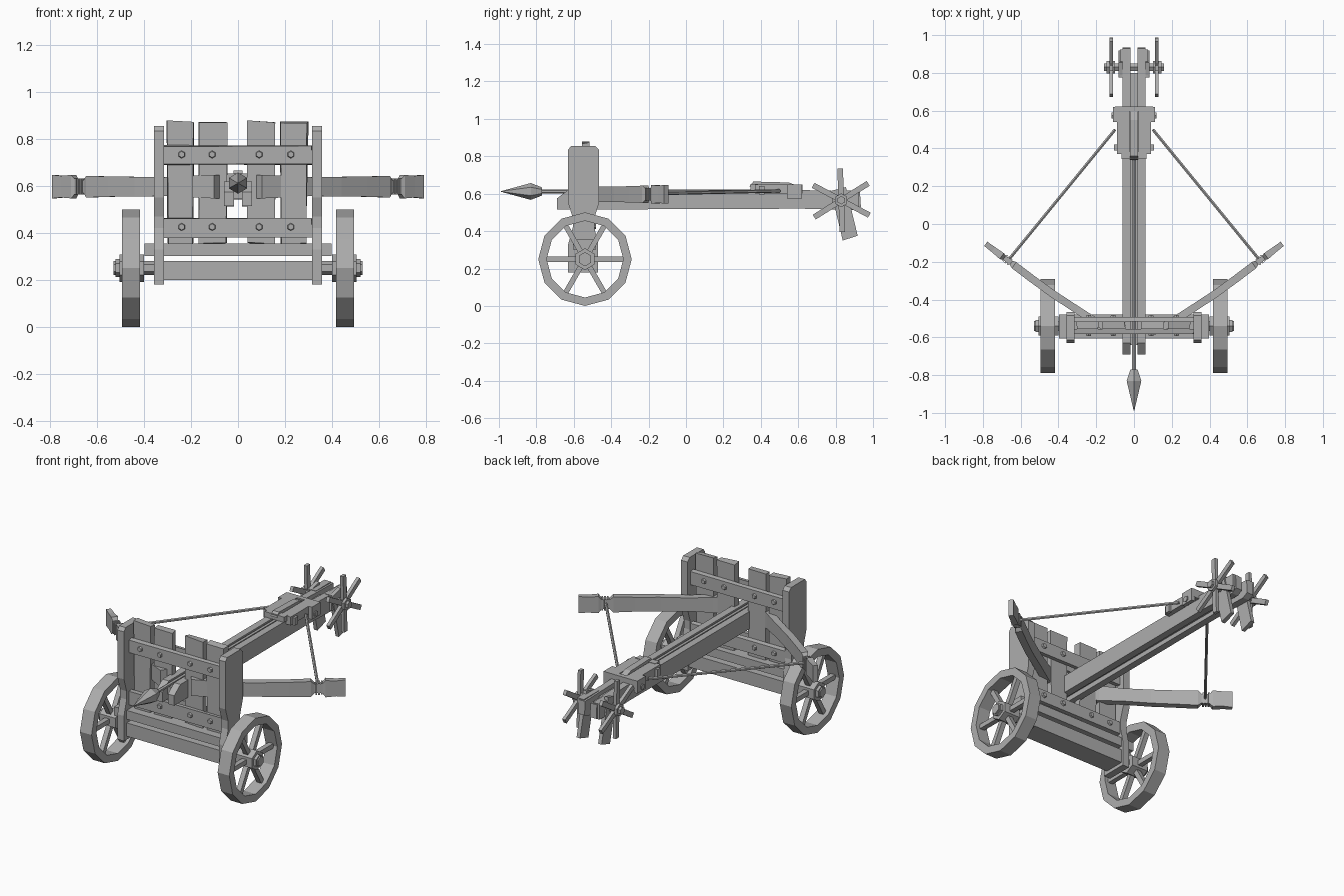
import bpy, bmesh, math, random
from mathutils import Vector, Matrix

random.seed(4)
if "Cube" in bpy.data.objects:
    bpy.data.objects.remove(bpy.data.objects["Cube"])

GREY = (0.42, 0.42, 0.42, 1)
mat = bpy.data.materials.new("plain grey")
mat.use_nodes = True
mat.diffuse_color = GREY
mat.node_tree.nodes["Principled BSDF"].inputs["Base Color"].default_value = GREY


def finish(name, bm):
    bmesh.ops.recalc_face_normals(bm, faces=bm.faces[:])
    me = bpy.data.meshes.new(name)
    bm.to_mesh(me)
    bm.free()
    me.materials.append(mat)
    ob = bpy.data.objects.new(name, me)
    bpy.context.collection.objects.link(ob)
    return ob


def box(name, x, y, z, rough=0.0):
    """Box from three (low, high) ranges, optionally a little uneven."""
    bm = bmesh.new()
    bmesh.ops.create_cube(bm, size=1)
    for v in bm.verts:
        for i, r in enumerate((x, y, z)):
            v.co[i] = r[0] if v.co[i] < 0 else r[1]
        v.co.x += random.uniform(-rough, rough)
        v.co.z += random.uniform(-rough, rough)
    return finish(name, bm)


def prism(name, profile, x0, x1):
    """Side profile of (y, z) points extruded along x."""
    bm = bmesh.new()
    face = bm.faces.new([bm.verts.new((x0, y, z)) for y, z in profile])
    out = bmesh.ops.extrude_face_region(bm, geom=[face])["geom"]
    bmesh.ops.translate(bm, vec=(x1 - x0, 0, 0),
                        verts=[g for g in out if isinstance(g, bmesh.types.BMVert)])
    return finish(name, bm)


def rod(name, a, b, r, sides=6, r2=None):
    """Straight rod or cone between two points."""
    a, b = Vector(a), Vector(b)
    d = b - a
    rot = d.to_track_quat("Z", "Y").to_matrix().to_4x4()
    bm = bmesh.new()
    bmesh.ops.create_cone(bm, cap_ends=True, segments=sides, radius1=r,
                          radius2=r if r2 is None else r2, depth=d.length,
                          matrix=Matrix.Translation((a + b) / 2) @ rot)
    return finish(name, bm)


def loft(name, rings):
    """Skin through closed rings of equal length, with end caps."""
    bm = bmesh.new()
    rows = [[bm.verts.new(p) for p in ring] for ring in rings]
    n = len(rows[0])
    for p, q in zip(rows, rows[1:]):
        for i in range(n):
            bm.faces.new((p[i], p[(i + 1) % n], q[(i + 1) % n], q[i]))
    bm.faces.new(rows[0])
    bm.faces.new(rows[-1])
    return finish(name, bm)


def rim(name, x0, x1, y, z, outer, inner, sides):
    bm = bmesh.new()
    rows = []
    for x, r in ((x0, outer), (x1, outer), (x1, inner), (x0, inner)):
        rows.append([bm.verts.new((x, y + r * math.cos(t), z + r * math.sin(t)))
                     for t in (math.tau * i / sides for i in range(sides))])
    for k in range(4):
        p, q = rows[k], rows[(k + 1) % 4]
        for i in range(sides):
            j = (i + 1) % sides
            bm.faces.new((p[i], p[j], q[j], q[i]))
    return finish(name, bm)


def spoke(name, x, y, z, angle, r0, r1, width, depth):
    """Flat bar pointing outwards in the side plane."""
    ob = box(name, (-depth / 2, depth / 2), (r0, r1), (-width / 2, width / 2))
    ob.data.transform(Matrix.Translation((x, y, z)) @ Matrix.Rotation(angle, 4, "X"))
    return ob


SIDES = ((1, "left"), (-1, "right"))
WY, WZ = -0.54, 0.25      # road wheel centre
CY, CZ = 0.83, 0.565      # winch centre

# Road wheels
rod("wheel_axle", (-0.53, WY, WZ), (0.53, WY, WZ), 0.03)
for s, side in SIDES:
    rim(f"{side}_wheel_rim", s * 0.418, s * 0.495, WY, WZ, 0.25, 0.205, 12)
    rod(f"{side}_wheel_hub", (s * 0.40, WY, WZ), (s * 0.505, WY, WZ), 0.058)
    rod(f"{side}_hub_cap", (s * 0.505, WY, WZ), (s * 0.522, WY, WZ), 0.038)
    for i in range(6):
        spoke(f"{side}_wheel_spoke", s * 0.455, WY, WZ, i * math.pi / 3, 0.04, 0.215, 0.028, 0.03)

# Frame: side panels and lower beams
panel = [(-0.63, 0.18), (-0.47, 0.18), (-0.47, 0.33), (-0.49, 0.42), (-0.49, 0.47),
         (-0.465, 0.55), (-0.465, 0.835), (-0.485, 0.855), (-0.615, 0.855), (-0.63, 0.835),
         (-0.63, 0.55), (-0.605, 0.47), (-0.605, 0.42), (-0.63, 0.33)]
for s, side in SIDES:
    prism(f"{side}_side_panel", panel, s * 0.315, s * 0.358)
box("lower_beam", (-0.335, 0.335), (-0.605, -0.48), (0.20, 0.28))
box("cross_board", (-0.398, 0.398), (-0.605, -0.48), (0.302, 0.355))

# Planked shield with rails and bolts on both faces
for x0, x1, top in ((-0.30, -0.19, 0.875), (-0.165, -0.05, 0.868),
                    (0.04, 0.155, 0.875), (0.18, 0.295, 0.87)):
    box("shield_plank", (x0, x1), (-0.557, -0.517), (0.355, top), 0.006)
for z0, z1 in ((0.69, 0.77), (0.383, 0.46)):
    for y, d in ((-0.557, -1), (-0.517, 1)):
        box("shield_rail", (-0.318, 0.316), sorted((y, y + d * 0.025)), (z0, z1), 0.004)
        for x in (-0.24, -0.11, 0.09, 0.225):
            z = (z0 + z1) / 2 + 0.004
            rod("rail_bolt", (x, y + d * 0.02, z), (x, y + d * 0.035, z), 0.018, 6, 0.013)

# Bow arms: x, y, half height, half thickness
arm = [(0.09, -0.575, 0.05, 0.02), (0.19, -0.525, 0.046, 0.02), (0.30, -0.455, 0.04, 0.02),
       (0.43, -0.37, 0.042, 0.02), (0.54, -0.29, 0.043, 0.02), (0.635, -0.218, 0.046, 0.02),
       (0.65, -0.205, 0.028, 0.013), (0.685, -0.18, 0.028, 0.013),
       (0.70, -0.17, 0.05, 0.019), (0.745, -0.135, 0.046, 0.016), (0.785, -0.105, 0.05, 0.014)]


def section(s, x, y, h, t):
    nx, ny = -0.58 * t, 0.81 * t
    return [(s * (x + a * nx), y + a * ny, 0.597 + b * h)
            for a, b in ((-1, -1), (1, -1), (1, 1), (-1, 1))]


for s, side in SIDES:
    loft(f"{side}_bow_arm", [section(s, *p) for p in arm])
    for k in range(3):
        x, y = 0.655 + k * 0.012, -0.202 + k * 0.009
        loft(f"{side}_string_wrap", [section(s, x, y, 0.034, 0.02),
                                     section(s, x + 0.007, y + 0.005, 0.034, 0.02)])
    rod(f"{side}_bow_string", (s * 0.667, -0.193, 0.60), (s * 0.10, 0.50, 0.615), 0.009)

# Stock: two long rails joined by a recessed web
rail = [(-0.69, 0.515), (-0.69, 0.575), (-0.63, 0.62), (0.60, 0.62), (0.93, 0.612),
        (0.935, 0.53), (0.90, 0.512), (0.62, 0.52)]
for s, side in SIDES:
    prism(f"{side}_stock_rail", rail, s * 0.018, s * 0.06)
box("stock_web", (-0.02, 0.02), (-0.64, 0.80), (0.545, 0.592))

# Bolt lying in the groove
rod("arrow_shaft", (0, -0.80, 0.612), (0, 0.37, 0.612), 0.011)
rod("arrow_head_base", (0, -0.77, 0.612), (0, -0.83, 0.612), 0.022, 6, 0.045)
rod("arrow_head_tip", (0, -0.83, 0.612), (0, -0.988, 0.612), 0.045, 6, 0.002)

# Trigger carriage
for s, side in SIDES:
    box(f"{side}_carriage_rail", sorted((s * 0.025, s * 0.09)), (0.37, 0.60), (0.60, 0.65))
    box(f"{side}_carriage_plate", sorted((s * 0.088, s * 0.112)), (0.54, 0.62), (0.575, 0.65))
    box(f"{side}_string_hook", sorted((s * 0.085, s * 0.105)), (0.39, 0.42), (0.595, 0.64))
    rod(f"{side}_carriage_pin", (s * 0.08, 0.575, 0.60), (s * 0.118, 0.575, 0.60), 0.018)
box("carriage_back", (-0.10, 0.10), (0.595, 0.622), (0.60, 0.65))
box("carriage_front", (-0.065, 0.065), (0.345, 0.385), (0.62, 0.652))
prism("trigger_lever", [(0.34, 0.64), (0.36, 0.665), (0.55, 0.66), (0.60, 0.64), (0.60, 0.62),
                        (0.36, 0.63)], -0.02, 0.02)

# Winch: axle, slanted cheeks and spoked handles
rod("winch_axle", (-0.16, CY, CZ), (0.16, CY, CZ), 0.022)
cheek = [(0.775, 0.615), (0.855, 0.635), (0.918, 0.375), (0.838, 0.35)]
for s, side in SIDES:
    prism(f"{side}_winch_cheek", cheek, s * 0.06, s * 0.083)
    box(f"{side}_stock_end", sorted((s * 0.03, s * 0.075)), (0.78, 0.925), (0.525, 0.618))
    rod(f"{side}_handle_hub", (s * 0.10, CY, CZ), (s * 0.145, CY, CZ), 0.037)
    for i in range(6):
        spoke(f"{side}_handle_spoke", s * 0.12, CY, CZ, math.radians(32 + 60 * i),
              0.02, 0.17, 0.03, 0.02)
